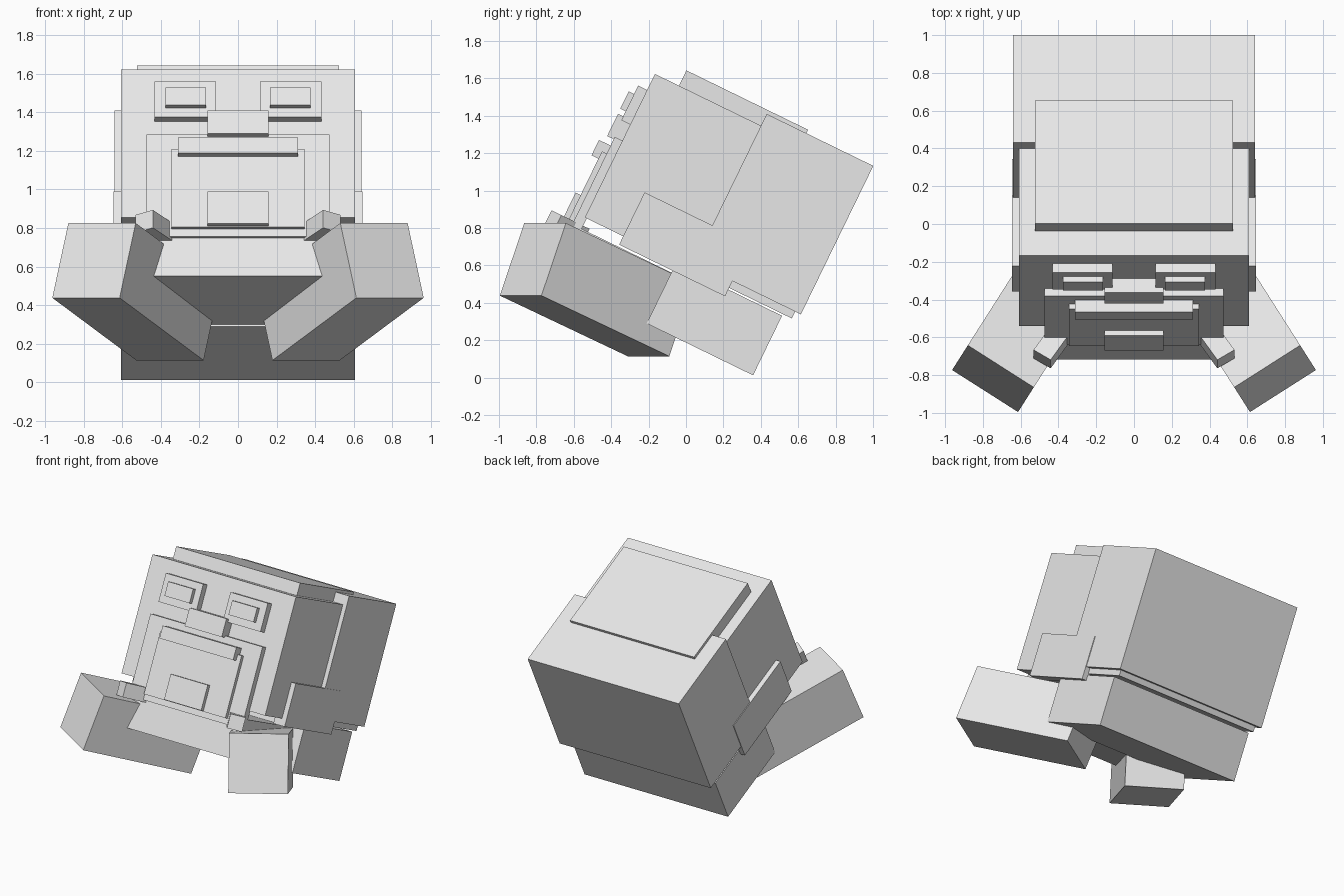
import bpy
import math
from mathutils import Matrix

if "Cube" in bpy.data.objects:
    bpy.data.objects.remove(bpy.data.objects["Cube"])

TILT = Matrix.Rotation(math.radians(-26), 4, 'X')   # whole figure leans back

grey = bpy.data.materials.new("plain_grey")
grey.diffuse_color = (0.8, 0.8, 0.8, 1)
grey.use_nodes = True
grey.node_tree.nodes["Principled BSDF"].inputs["Base Color"].default_value = grey.diffuse_color


def box(name, size, matrix):
    bpy.ops.mesh.primitive_cube_add(size=1)
    ob = bpy.context.object
    ob.name = name
    ob.data.name = name
    ob.data.transform(matrix @ Matrix.Diagonal((*size, 1)))
    ob.data.materials.append(grey)
    return ob


def block(name, x, y, z):
    """Box given by its ranges in the leaning frame."""
    size = [r[1] - r[0] for r in (x, y, z)]
    mid = [(r[0] + r[1]) / 2 for r in (x, y, z)]
    return box(name, size, TILT @ Matrix.Translation(mid))


def wide(name, half, y, z):
    return block(name, (-half, half), y, z)


# Head and hair
wide("head", 0.608, (-0.861, 0.37), (0.532, 1.386))
wide("back_hair", 0.64, (-0.23, 0.404), (0.573, 1.456))
wide("hair_cap", 0.525, (-0.718, 0.006), (1.36, 1.477))

# Torso and chest
wide("torso", 0.608, (-0.316, 0.317), (0.168, 0.522))
wide("chest", 0.47, (-0.886, -0.30), (0.18, 0.47))

# Face plates, layered forward
wide("muzzle", 0.475, (-0.906, -0.85), (0.40, 0.989))
wide("jaw", 0.345, (-0.934, -0.88), (0.442, 0.891))
wide("upper_lip", 0.312, (-0.975, -0.88), (0.847, 0.938))
wide("mouth", 0.157, (-0.964, -0.92), (0.447, 0.63))
wide("nose", 0.157, (-0.945, -0.85), (0.976, 1.108))

# Paired parts
for side, s in (("right", 1), ("left", -1)):
    def pair(name, x, y, z):
        block(f"{name}_{side}", sorted((s * x[0], s * x[1])), y, z)

    pair("eye", (0.115, 0.432), (-0.914, -0.85), (1.085, 1.291))
    pair("pupil", (0.165, 0.377), (-0.946, -0.90), (1.138, 1.241))
    pair("sideburn", (0.55, 0.645), (-0.633, -0.003), (0.482, 0.793))

    # Tusk splayed outward from the muzzle
    box(f"tusk_{side}", (0.108, 0.20, 0.103),
        TILT @ Matrix.Translation((s * 0.432, -0.925, 0.437))
        @ Matrix.Rotation(s * math.radians(33), 4, 'Z'))

    # Arm reaching forward and out
    box(f"arm_{side}", (0.414, 0.873, 0.418),
        Matrix.Translation((s * 0.529, -0.477, 0.47))
        @ Matrix.Rotation(s * math.radians(32.5), 4, 'Z')
        @ Matrix.Rotation(math.radians(-21.8), 4, 'X'))
